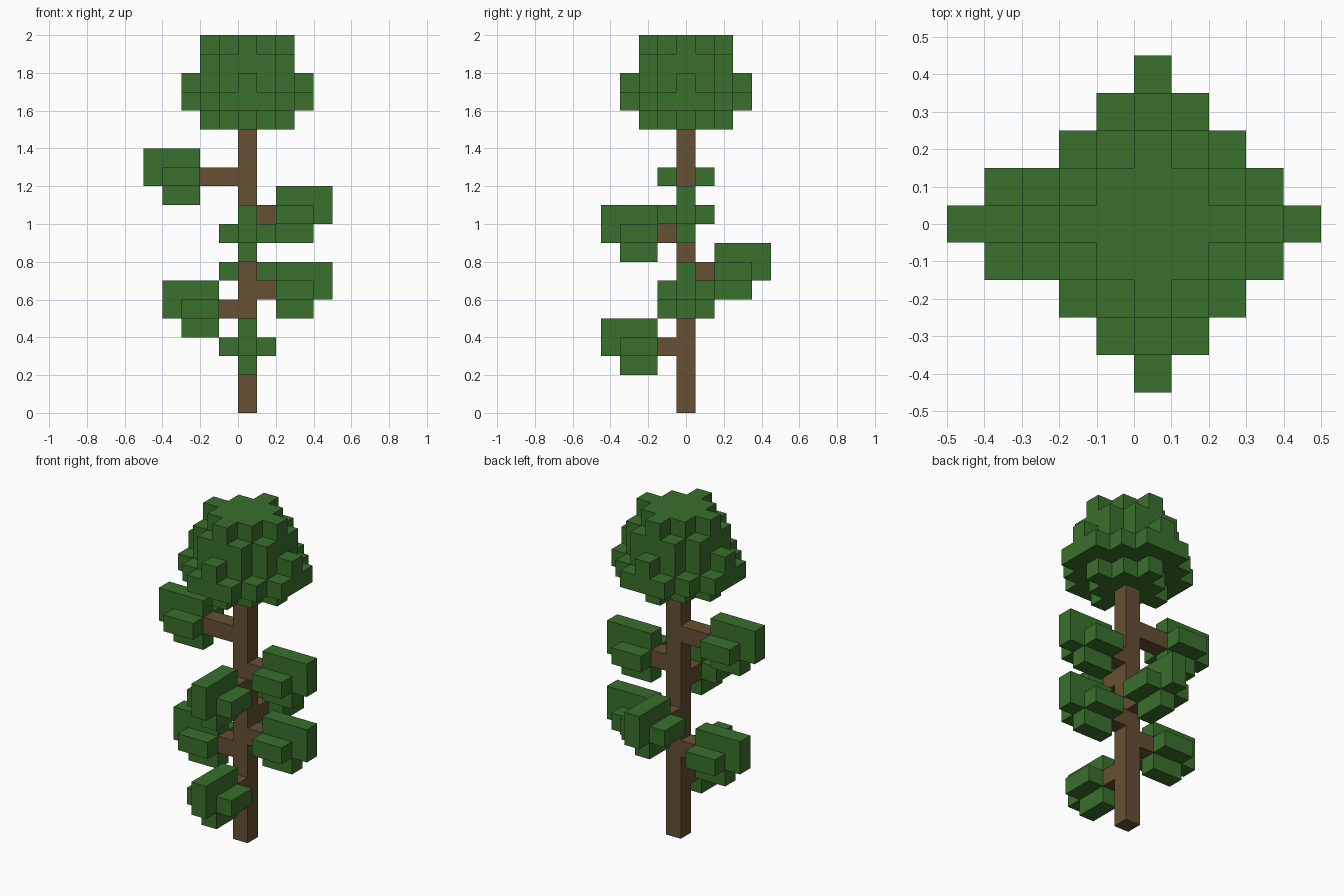
import bpy
import bmesh
from mathutils import Vector

U = 0.1  # block size
if "Cube" in bpy.data.objects:
    bpy.data.objects.remove(bpy.data.objects["Cube"], do_unlink=True)


def material(name, rgb):
    mat = bpy.data.materials.new(name)
    mat.use_nodes = True
    mat.diffuse_color = (*rgb, 1)
    mat.node_tree.nodes["Principled BSDF"].inputs["Base Color"].default_value = (*rgb, 1)
    return mat


bark = material("bark brown", (0.133, 0.08, 0.033))
leaf = material("leaf green", (0.042, 0.162, 0.025))


def block_shape(name, cells, mat):
    """Join grid cells into one closed shell without inner faces."""
    cells = set(cells)
    bm = bmesh.new()
    for cell in cells:
        centre = Vector(cell) * U + Vector((U / 2, 0, U / 2))
        for axis in range(3):
            for sign in (-1, 1):
                near = list(cell)
                near[axis] += sign
                if tuple(near) in cells:
                    continue
                n, a, b = Vector(), Vector(), Vector()
                n[axis] = sign * U / 2
                a[(axis + 1) % 3] = U / 2
                b[(axis + 2) % 3] = sign * U / 2
                bm.faces.new([bm.verts.new(centre + n + p)
                              for p in (-a - b, a - b, a + b, b - a)])
    bmesh.ops.remove_doubles(bm, verts=bm.verts, dist=U / 100)
    bmesh.ops.dissolve_limit(bm, angle_limit=0.01, verts=bm.verts, edges=bm.edges)
    mesh = bpy.data.meshes.new(name)
    bm.to_mesh(mesh)
    bm.free()
    mesh.materials.append(mat)
    obj = bpy.data.objects.new(name, mesh)
    bpy.context.collection.objects.link(obj)


def limb(name, direction, level, length=1):
    """Branch with a leaf cluster; direction points away from the trunk."""
    dx, dy = direction

    def cell(out, side, up):
        return (dx * out - dy * side, dy * out + dx * side, level + up)

    block_shape(name + "_branch", [cell(o, 0, 0) for o in range(1, length + 1)], bark)
    start = length + 1
    # tall centre fin, then side lobes and a lower lobe
    cells = [cell(start + o, 0, up) for o in range(3) for up in (0, 1)]
    cells += [cell(start + o, side, up) for o in range(2)
              for side, up in ((-1, 0), (1, 0), (0, -1))]
    block_shape(name + "_leaves", cells, leaf)


# Trunk
block_shape("trunk", [(0, 0, k) for k in range(15)], bark)

# Side limbs, from bottom to top
LEFT, RIGHT, FRONT, BACK = (1, 0), (-1, 0), (0, -1), (0, 1)
limb("low_front", FRONT, 3)
limb("low_right", RIGHT, 5)
limb("low_left", LEFT, 6)
limb("mid_back", BACK, 7)
limb("mid_front", FRONT, 9)
limb("high_left", LEFT, 10)
limb("high_right", RIGHT, 12, length=2)


# Crown: alternating diamond and rounded layers
def diamond(r):
    return lambda x, y: abs(x) + abs(y) <= r


def disc(r2):
    return lambda x, y: x * x + y * y <= r2


layers = [diamond(2), disc(10), diamond(3), disc(5), diamond(2)]
block_shape("crown", [(x, y, 15 + k) for k, inside in enumerate(layers)
                      for x in range(-3, 4) for y in range(-3, 4) if inside(x, y)], leaf)
